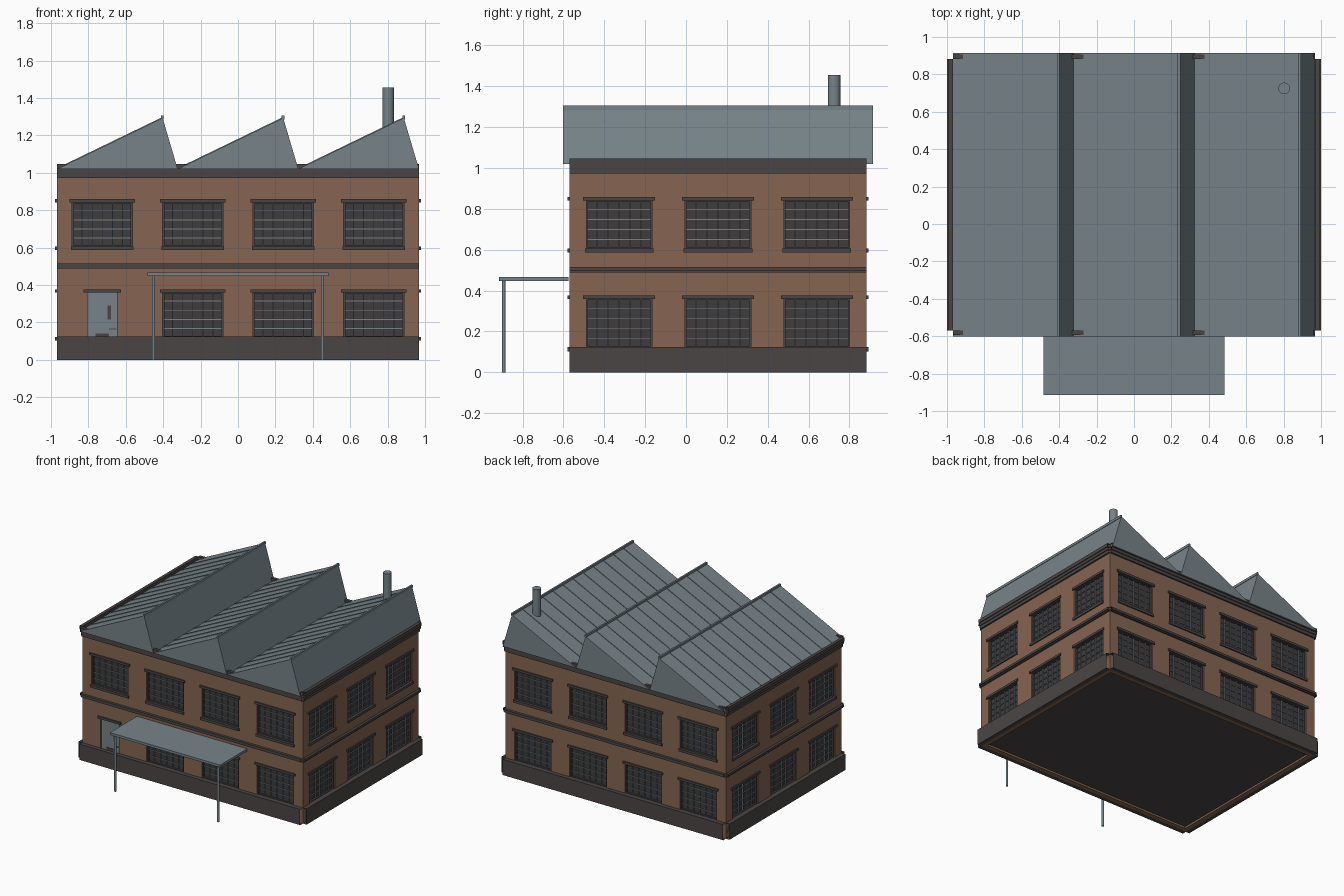
import bpy, bmesh, math
from mathutils import Matrix, Vector

old = bpy.data.objects.get("Cube")
if old:
    bpy.data.objects.remove(old)


def material(name, rgb):
    m = bpy.data.materials.new(name)
    m.use_nodes = True
    m.diffuse_color = (*rgb, 1)
    m.node_tree.nodes["Principled BSDF"].inputs["Base Color"].default_value = (*rgb, 1)
    return m


BRICK = material("brown brick", (0.238, 0.130, 0.084))
STONE = material("dark stone", (0.070, 0.060, 0.060))
METAL = material("grey metal", (0.185, 0.228, 0.250))
GLASS = material("dark glass", (0.050, 0.046, 0.047))

HALF_X, HALF_Y, MID_Y = 0.9675, 0.726, 0.1565
BAY = HALF_X / 2
PLINTH_TOP, EAVES, RIDGE = 0.125, 1.02, 1.293
PLINTH_OUT = 0.0325
ROOF_Y = (MID_Y - HALF_Y - PLINTH_OUT, MID_Y + HALF_Y + PLINTH_OUT)


def finish(bm, name, mat, matrix=Matrix(), recalc=True):
    if recalc:
        bmesh.ops.recalc_face_normals(bm, faces=bm.faces)
    mesh = bpy.data.meshes.new(name)
    bm.to_mesh(mesh)
    bm.free()
    mesh.materials.append(mat)
    ob = bpy.data.objects.new(name, mesh)
    ob.matrix_world = matrix
    bpy.context.collection.objects.link(ob)
    return ob


def add_box(bm, xs, ys, zs, open_ends=False):
    size = Vector((xs[1] - xs[0], ys[1] - ys[0], zs[1] - zs[0]))
    mid = Vector((sum(xs), sum(ys), sum(zs))) / 2
    verts = bmesh.ops.create_cube(bm, size=1, matrix=Matrix.LocRotScale(mid, None, size))["verts"]
    if open_ends:
        faces = {f for v in verts for f in v.link_faces}
        ends = [f for f in faces if abs(f.calc_center_median().x - mid.x) > size.x * 0.4]
        bmesh.ops.delete(bm, geom=ends, context="FACES_ONLY")


def add_prism(bm, profile, y0, y1):
    """Extrude an xz profile along y."""
    face = bm.faces.new([bm.verts.new((x, y0, z)) for x, z in profile])
    new = bmesh.ops.extrude_face_region(bm, geom=[face])["geom"]
    bmesh.ops.translate(bm, verts=[v for v in new if isinstance(v, bmesh.types.BMVert)],
                        vec=(0, y1 - y0, 0))
    bm.faces.ensure_lookup_table()
    if face.is_valid is False or len(bm.faces) == 0:
        return


def add_tube(bm, x, y, z0, z1, r, sides):
    bmesh.ops.create_cone(bm, cap_ends=True, segments=sides, radius1=r, radius2=r,
                          depth=z1 - z0, matrix=Matrix.Translation((x, y, (z0 + z1) / 2)))


# Each facade is built in its own frame: x along the wall, -y outwards
def build_facade(side, angle, half, dist, bays, has_door):
    frame = (Matrix.Translation((0, MID_Y, 0)) @ Matrix.Rotation(math.radians(angle), 4, "Z")
             @ Matrix.Translation((0, -dist, 0)))
    centres = [BAY * (i - (bays - 1) / 2) for i in range(bays)]
    rows = [(0.118, 0.363), (0.602, 0.845)]
    openings = []
    for row, (z0, z1) in enumerate(rows):
        for i, c in enumerate(centres):
            door = has_door and row == 0 and i == 0
            w = 0.08 if door else 0.161
            openings.append((c - w, c + w, z0, z1, door))

    # Brick wall with openings
    xs = sorted({-half, half} | {v for o in openings for v in o[:2]})
    zs = sorted({0, EAVES} | {v for r in rows for v in r})
    bm = bmesh.new()
    grid = [[bm.verts.new((x, 0, z)) for z in zs] for x in xs]
    for i in range(len(xs) - 1):
        for j in range(len(zs) - 1):
            cx, cz = (xs[i] + xs[i + 1]) / 2, (zs[j] + zs[j + 1]) / 2
            if not any(a < cx < b and c < cz < d for a, b, c, d, _ in openings):
                bm.faces.new((grid[i][j], grid[i + 1][j], grid[i + 1][j + 1], grid[i][j + 1]))
    wall = finish(bm, side + "_wall", BRICK, frame, recalc=False)
    solid = wall.modifiers.new("thickness", "SOLIDIFY")
    solid.thickness, solid.offset = 0.035, -1

    # Plinth, floor band and stepped cornice
    for name, steps in {
        "plinth": [(0, PLINTH_TOP, PLINTH_OUT)],
        "floor_band": [(0.488, 0.497, 0.012), (0.497, 0.515, 0.02)],
        "cornice": [(0.973, 0.997, 0.012), (0.997, 1.018, 0.018), (1.018, 1.046, 0.024)],
    }.items():
        bm = bmesh.new()
        for z0, z1, out in steps:
            add_box(bm, (-half, half), (-out, 0), (z0, z1), open_ends=True)
        finish(bm, side + "_" + name, STONE, frame)

    # Window lintels, sills, frames, bars and panes
    trim, frames, bars, panes = (bmesh.new() for _ in range(4))
    for x0, x1, z0, z1, door in openings:
        over = 0.021 if door else 0.015
        add_box(trim, (x0 - over, x1 + over), (-0.01, 0.01), (z1 - 0.004, z1 + 0.014))
        if door:
            continue
        add_box(trim, (x0 - 0.007, x1 + 0.007), (-0.01, 0.02), (z0 - 0.015, z0 + 0.005))
        add_box(panes, (x0, x1), (0.024, 0.03), (z0, z1))
        f = 0.009
        for a, b in ((x0, x0 + f), (x1 - f, x1)):
            add_box(frames, (a, b), (0.01, 0.025), (z0, z1))
        for a, b in ((z0, z0 + f), (z1 - f, z1)):
            add_box(frames, (x0 + f, x1 - f), (0.01, 0.025), (a, b))
        for k in range(1, 6):
            x = x0 + (x1 - x0) * k / 6
            add_box(bars, (x - 0.0025, x + 0.0025), (0.015, 0.025), (z0 + f, z1 - f))
        for k in range(1, 5):
            z = z0 + (z1 - z0) * k / 5
            add_box(bars, (x0 + f, x1 - f), (0.017, 0.025), (z - 0.002, z + 0.002))
    finish(trim, side + "_lintels_and_sills", STONE, frame)
    finish(frames, side + "_window_frames", STONE, frame)
    finish(bars, side + "_window_bars", METAL, frame)
    finish(panes, side + "_window_panes", GLASS, frame)

    # Door leaf with handle, letter slot and kick plate
    if has_door:
        x0, x1, z0, z1, _ = openings[0]
        bm = bmesh.new()
        add_box(bm, (x0, x1), (0.012, 0.03), (z0, z1))
        finish(bm, "door", METAL, frame)
        bm = bmesh.new()
        c = (x0 + x1) / 2
        add_box(bm, (c + 0.028, c + 0.046), (0.004, 0.012), (0.215, 0.29))
        add_box(bm, (c + 0.036, x1 - 0.003), (0.007, 0.012), (0.163, 0.168))
        add_box(bm, (c - 0.035, c + 0.035), (0.007, 0.012), (0.125, 0.14))
        finish(bm, "door_fittings", STONE, frame)


build_facade("front", 0, HALF_X, HALF_Y, 4, True)
build_facade("left", 90, HALF_Y, HALF_X, 3, False)
build_facade("back", 180, HALF_X, HALF_Y, 4, False)
build_facade("right", 270, HALF_Y, HALF_X, 3, False)

# Floor slab, raised slightly inside the walls
bm = bmesh.new()
add_box(bm, (-HALF_X + 0.03, HALF_X - 0.03), (MID_Y - HALF_Y + 0.03, MID_Y + HALF_Y - 0.03),
        (0.015, 0.03))
finish(bm, "floor", STONE)

# Sawtooth roof, seams and ridge caps
teeth, seams, caps = bmesh.new(), bmesh.new(), bmesh.new()
TOOTH = HALF_X * 2 / 3
for i in range(3):
    x0 = -HALF_X + i * TOOTH
    peak, x1 = x0 + TOOTH * 0.875, x0 + TOOTH
    add_prism(teeth, [(x0, EAVES), (x1, EAVES), (peak, RIDGE)], *ROOF_Y)
    for k in range(1, 12):
        y = ROOF_Y[0] + (ROOF_Y[1] - ROOF_Y[0]) * k / 12
        add_prism(seams, [(x0, EAVES), (peak, RIDGE), (peak, RIDGE + 0.005),
                          (x0, EAVES + 0.005)], y - 0.004, y + 0.004)
    add_box(caps, (peak - 0.008, peak + 0.006), ROOF_Y, (RIDGE - 0.008, RIDGE + 0.012))
finish(teeth, "sawtooth_roof", METAL)
finish(seams, "roof_seams", METAL)
finish(caps, "ridge_caps", METAL)

# Chimney pipe
bm = bmesh.new()
add_tube(bm, 0.803, 0.725, 1.2, 1.455, 0.031, 24)
chimney = finish(bm, "chimney", METAL)
bpy.context.view_layer.objects.active = chimney
chimney.select_set(True)
bpy.ops.object.shade_smooth_by_angle()

# Entrance canopy on two posts
bm = bmesh.new()
add_box(bm, (-0.483, 0.483), (-0.915, -0.576), (0.447, 0.466))
finish(bm, "canopy", METAL)
bm = bmesh.new()
for x in (-0.452, 0.452):
    add_tube(bm, x, -0.892, 0, 0.45, 0.009, 12)
finish(bm, "canopy_posts", METAL)
